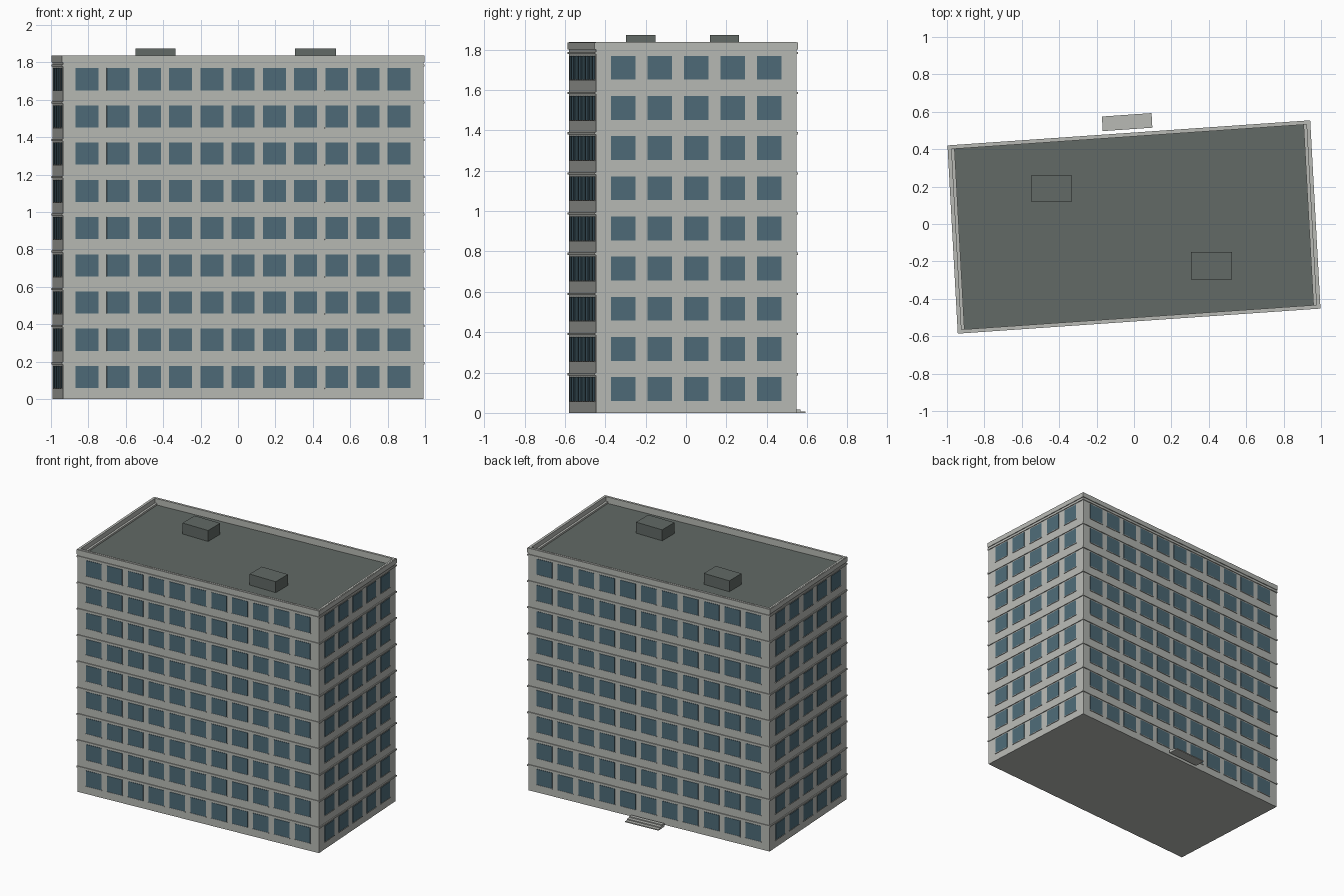
import bpy, bmesh
from mathutils import Matrix, Vector

cube = bpy.data.objects.get("Cube")
if cube:
    bpy.data.objects.remove(cube, do_unlink=True)


def material(name, rgb):
    m = bpy.data.materials.new(name)
    m.use_nodes = True
    color = (*rgb, 1)
    m.diffuse_color = color
    m.node_tree.nodes["Principled BSDF"].inputs["Base Color"].default_value = color
    return m


CONCRETE = material("pale concrete", (0.479, 0.491, 0.462))
ROOFING = material("dark roofing", (0.122, 0.144, 0.133))
GLASS = material("blue glass", (0.076, 0.147, 0.188))

# Slightly turned and skewed ground plan
PLAN = Matrix(((0.9976, -0.0546, 0, 0),
               (0.0690, 0.9985, 0, -0.016),
               (0, 0, 1, 0),
               (0, 0, 0, 1)))


def build(name, boxes, mat, frame=PLAN):
    """One object from boxes given as (x0, x1, y0, y1, z0, z1)."""
    bm = bmesh.new()
    for x0, x1, y0, y1, z0, z1 in boxes:
        centre = Vector((x0 + x1, y0 + y1, z0 + z1)) / 2
        size = Matrix.Diagonal((x1 - x0, y1 - y0, z1 - z0, 1))
        bmesh.ops.create_cube(bm, size=1, matrix=frame @ Matrix.Translation(centre) @ size)
    mesh = bpy.data.meshes.new(name)
    bm.to_mesh(mesh)
    bm.free()
    mesh.materials.append(mat)
    obj = bpy.data.objects.new(name, mesh)
    bpy.context.collection.objects.link(obj)
    return obj


def ring(hx, hy, tx, ty, z0, z1):
    """Four boxes forming a rectangular rim."""
    return [(-hx, hx, -hy, -hy + ty, z0, z1), (-hx, hx, hy - ty, hy, z0, z1),
            (-hx, -hx + tx, -hy + ty, hy - ty, z0, z1),
            (hx - tx, hx, -hy + ty, hy - ty, z0, z1)]


HX, HY = 0.972, 0.504      # outer half sizes
LIP = 0.006                # ledge projection
WX, WY = HX - LIP, HY - LIP
FLOORS, STOREY = 9, 0.199
ROOF = 1.79

# Walls and floor ledges
build("main_walls", [(-WX, WX, -WY, WY, 0, ROOF - 0.01)], CONCRETE)
ledges = []
for f in range(FLOORS):
    z = 0.186 + f * STOREY
    ledges += ring(HX, HY, 0.02, 0.02, z, z + 0.011)
build("floor_ledges", ledges, CONCRETE)

# Roof edge: parapet, projecting cornice and low inner kerbs at both ends
build("parapet", ring(WX, WY, 0.015, 0.015, ROOF - 0.01, 1.838), CONCRETE)
build("cornice", ring(HX, HY, 0.02, 0.02, 1.8, 1.836), CONCRETE)
build("end_kerbs", [(s * 0.944 - 0.009, s * 0.944 + 0.009, -WY + 0.01, WY - 0.01, ROOF - 0.01, 1.803)
                    for s in (-1, 1)], CONCRETE)
build("roof_deck", [(-WX + 0.01, WX - 0.01, -WY + 0.01, WY - 0.01, ROOF - 0.01, ROOF)], ROOFING)

# Rooftop housings
build("roof_housings", [(-0.547, -0.333, 0.118, 0.263, ROOF - 0.005, 1.873),
                        (0.305, 0.524, -0.297, -0.151, ROOF - 0.005, 1.873)],
      ROOFING, Matrix.Identity(4))

# Windows and sills on all four sides
PANE, SILL = 0.003, 0.005
panes, sills = [], []


def window_row(count, reach, width, z0, z1, wall, along_x):
    pitch = (2 * reach - width) / (count - 1)
    for i in range(count):
        a = -reach + i * pitch
        for s in (-1, 1):
            for target, out, pad, low, high in ((panes, PANE, 0, z0, z1),
                                                (sills, SILL, 0.003, z0 - 0.005, z0)):
                near, far = sorted((s * (wall - 0.004), s * (wall + out)))
                span = (a - pad, a + width + pad)
                target.append((*span, near, far, low, high) if along_x
                              else (near, far, *span, low, high))


for f in range(FLOORS):
    z0 = 0.059 + f * STOREY
    z1 = z0 + 0.118
    window_row(11, 0.898, 0.123, z0, z1, WY, True)
    window_row(5, 0.423, 0.121, z0, z1, WX, False)
build("window_panes", panes, GLASS)
build("window_sills", sills, CONCRETE)

# Low entrance steps behind the building
build("entrance_steps", [(-0.139, 0.127, 0.523, 0.549 + i * 0.026, 0.016 - i * 0.008, 0.024 - i * 0.008)
                         for i in range(3)], CONCRETE)
